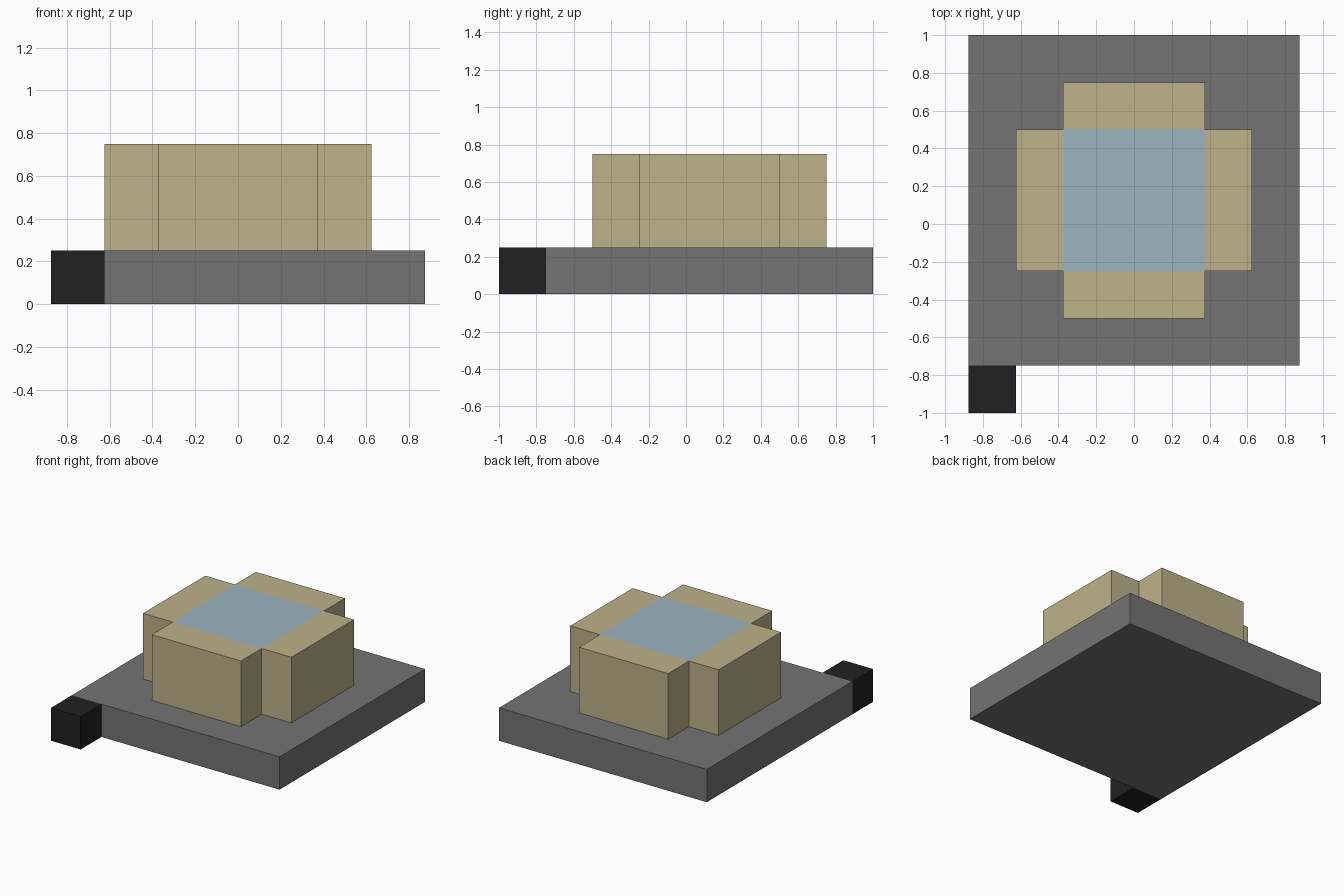
import bpy
from mathutils import Vector

old = bpy.data.objects.get("Cube")
if old:
    bpy.data.objects.remove(old, do_unlink=True)


def material(name, rgb):
    mat = bpy.data.materials.new(name)
    mat.use_nodes = True
    colour = (*rgb, 1)
    mat.diffuse_color = colour
    mat.node_tree.nodes["Principled BSDF"].inputs["Base Color"].default_value = colour
    return mat


def box(name, low, high, mat):
    low, high = Vector(low), Vector(high)
    bpy.ops.mesh.primitive_cube_add(size=1, location=(low + high) / 2)
    obj = bpy.context.object
    obj.name = name
    obj.scale = high - low
    bpy.ops.object.transform_apply(location=False, rotation=False, scale=True)
    obj.data.materials.append(mat)
    return obj


grey = material("stone grey", (0.174, 0.174, 0.174))
tan = material("sand tan", (0.51, 0.445, 0.254))
blue = material("pale blue", (0.332, 0.462, 0.533))
black = material("soft black", (0.015, 0.015, 0.015))

UNIT = 0.25
HALF = 1.5 * UNIT      # half width of the square core
MID_Y = UNIT / 2       # the slab and core sit behind the step
TOP = 3 * UNIT

# Ground slab with a small block at its front right corner
slab = HALF + 2 * UNIT
box("base_slab", (-slab, MID_Y - slab, 0), (slab, MID_Y + slab, UNIT), grey)
box("corner_block", (-slab, MID_Y - slab - UNIT, 0), (UNIT - slab, MID_Y - slab, UNIT), black)

# Blue core, level with the walls
box("blue_core", (-HALF, MID_Y - HALF, UNIT), (HALF, MID_Y + HALF, TOP), blue)

# Four walls around the core, leaving the corners open
outer = HALF + UNIT
for side, sign in (("left", 1), ("right", -1)):
    x = sorted((sign * HALF, sign * outer))
    box(side + "_wall", (x[0], MID_Y - HALF, UNIT), (x[1], MID_Y + HALF, TOP), tan)
for side, sign in (("back", 1), ("front", -1)):
    y = sorted((MID_Y + sign * HALF, MID_Y + sign * outer))
    box(side + "_wall", (-HALF, y[0], UNIT), (HALF, y[1], TOP), tan)
